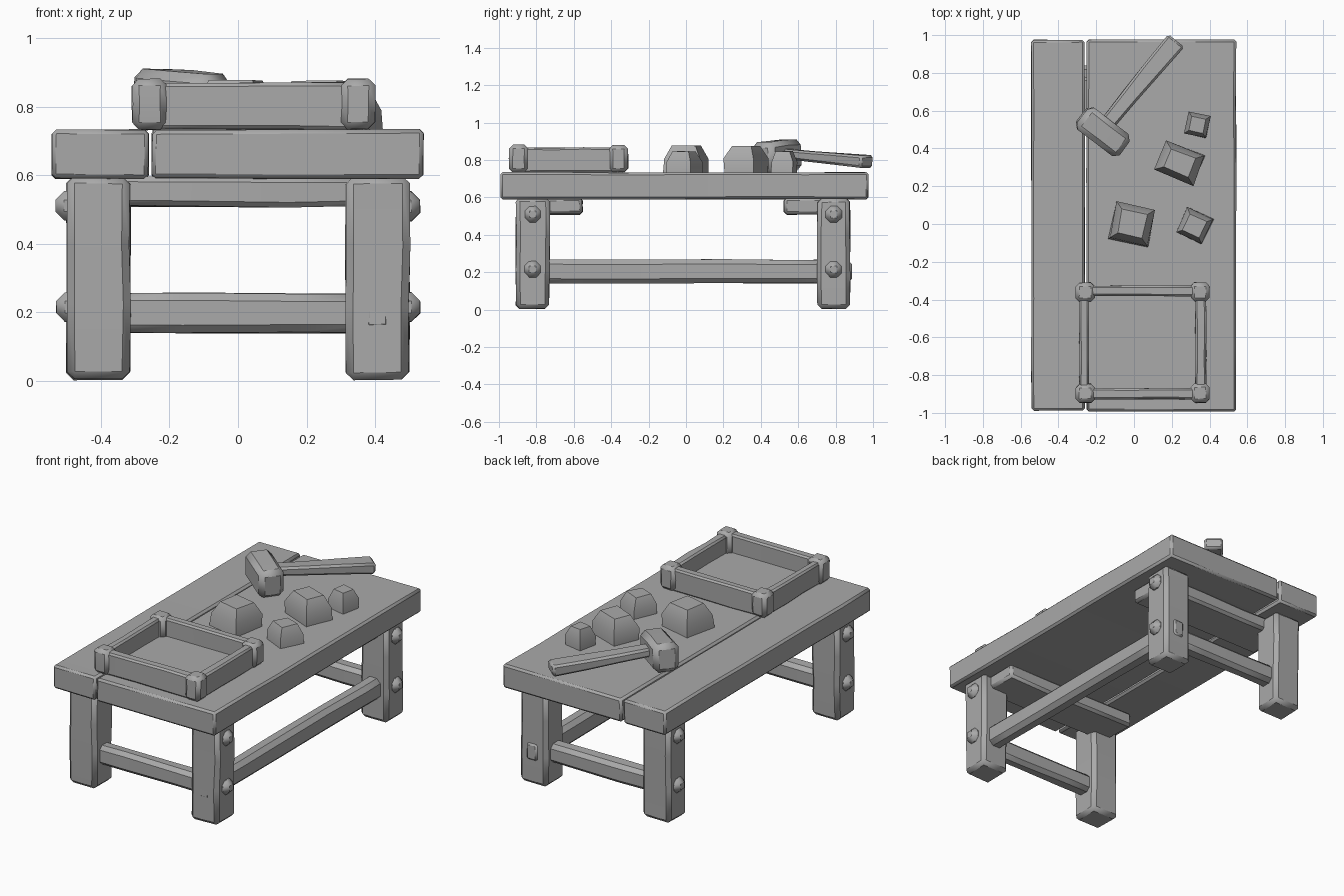
import bpy, bmesh, math, random
from mathutils import Matrix, Vector

if "Cube" in bpy.data.objects:
    bpy.data.objects.remove(bpy.data.objects["Cube"])

random.seed(4)
grey = bpy.data.materials.new("plain grey")
grey.diffuse_color = (0.4, 0.4, 0.4, 1)
grey.use_nodes = True
grey.node_tree.nodes["Principled BSDF"].inputs["Base Color"].default_value = grey.diffuse_color


def finish(name, bm, angle=40):
    bmesh.ops.recalc_face_normals(bm, faces=bm.faces)
    me = bpy.data.meshes.new(name)
    bm.to_mesh(me)
    bm.free()
    me.materials.append(grey)
    ob = bpy.data.objects.new(name, me)
    bpy.context.collection.objects.link(ob)
    bpy.ops.object.select_all(action='DESELECT')
    ob.select_set(True)
    bpy.context.view_layer.objects.active = ob
    bpy.ops.object.shade_smooth_by_angle(angle=math.radians(angle))
    return ob


def block(name, lo, hi, cuts=2, wobble=0.006, bevel=0.015, matrix=None, taper=1.0):
    """Hand-hewn block: cut along its long axis, slightly dented, worn edges."""
    lo, hi = Vector(lo), Vector(hi)
    size, mid = hi - lo, (lo + hi) / 2
    axis = max(range(3), key=lambda i: size[i])
    bm = bmesh.new()
    bmesh.ops.create_cube(bm, size=1)
    for v in bm.verts:
        k = taper if v.co[axis] < 0 else 1.0
        v.co = Vector([c * s * (1 if i == axis else k)
                       for i, (c, s) in enumerate(zip(v.co, size))])
    normal = Vector([1.0 if i == axis else 0.0 for i in range(3)])
    for i in range(1, cuts + 1):
        t = i / (cuts + 1) - 0.5 + random.uniform(-0.04, 0.04)
        bmesh.ops.bisect_plane(bm, geom=bm.verts[:] + bm.edges[:] + bm.faces[:],
                               plane_co=normal * size[axis] * t, plane_no=normal)
    for v in bm.verts:
        # dents only go inward so the overall size holds
        v.co -= Vector([math.copysign(random.uniform(0, wobble), c) if i != axis or
                        abs(c) > size[axis] * 0.49 else 0 for i, c in enumerate(v.co)])
    if bevel:
        edges = [e for e in bm.edges if e.calc_face_angle(0) > 1]
        bmesh.ops.bevel(bm, geom=edges, offset=bevel, segments=1,
                        affect='EDGES', clamp_overlap=True)
    bmesh.ops.translate(bm, verts=bm.verts, vec=mid)
    if matrix:
        bmesh.ops.transform(bm, matrix=matrix, verts=bm.verts)
    return finish(name, bm)


# table top: a narrow and a wide plank
block("narrow_plank", (-0.545, -0.99, 0.588), (-0.259, 0.977, 0.735), 5, 0.004, 0.012)
block("wide_plank", (-0.253, -0.995, 0.588), (0.542, 0.977, 0.735), 5, 0.004, 0.012)

# legs with peg ends on the outside
for side, sx in (("left", -1), ("right", 1)):
    for end, y0, y1 in (("front", -0.912, -0.727), ("back", 0.70, 0.88)):
        xs = sorted((sx * 0.312, sx * 0.503))
        block(f"{side}_{end}_leg", (xs[0], y0, 0), (xs[1], y1, 0.60), 2, 0.006, 0.022)
        ym = (y0 + y1) / 2
        for level, z in (("lower", 0.215), ("upper", 0.51)):
            px = sorted((sx * 0.44, sx * 0.533))
            block(f"{side}_{end}_{level}_peg", (px[0], ym - 0.045, z - 0.045),
                  (px[1], ym + 0.045, z + 0.045), 0, 0.004, 0.025)

# lower rails between the legs at each end, and one long rail on the right
for end, y in (("front", -0.82), ("back", 0.79)):
    block(f"{end}_rail", (-0.42, y - 0.05, 0.138), (0.42, y + 0.05, 0.258), 2, 0.006, 0.022)
block("long_rail", (0.355, -0.91, 0.138), (0.46, 0.89, 0.27), 4, 0.006, 0.025)

# beams under the planks
for end, y0, y1 in (("front", -0.80, -0.55), ("back", 0.52, 0.78)):
    block(f"{end}_beam", (-0.45, y0, 0.505), (0.45, y1, 0.60), 2, 0.008, 0.015)

# open tray: floor, four walls, four corner posts
block("tray_floor", (-0.25, -0.89, 0.72), (0.34, -0.36, 0.765), 1, 0.003, 0)
for name, x0, x1 in (("left", -0.293, -0.235), ("right", 0.322, 0.385)):
    block(f"tray_{name}_wall", (x0, -0.90, 0.73), (x1, -0.35, 0.868), 2, 0.005, 0.01)
for name, y0, y1 in (("front", -0.93, -0.868), ("back", -0.385, -0.325)):
    block(f"tray_{name}_wall", (-0.27, y0, 0.73), (0.355, y1, 0.872), 2, 0.005, 0.01)
for cx in (-0.258, 0.35):
    for cy in (-0.895, -0.36):
        block("tray_post", (cx - 0.053, cy - 0.053, 0.73), (cx + 0.053, cy + 0.053, 0.882),
              1, 0.006, 0.02)


# rough stones: three rings, widest low down
def stone(name, x, y, w, d, top, turn):
    bm = bmesh.new()
    rings = []
    for z, k in ((0.725, 0.97), (0.73 + (top - 0.735) * 0.55, 0.98), (top, 0.62)):
        ring = []
        for sx, sy in ((-1, -1), (1, -1), (1, 1), (-1, 1)):
            j = random.uniform(0.92, 1.06)
            ring.append(bm.verts.new((sx * w / 2 * k * j, sy * d / 2 * k * j,
                                      z - random.uniform(0, 0.008))))
        rings.append(ring)
    bm.faces.new(rings[0][::-1])
    bm.faces.new(rings[-1])
    for a, b in zip(rings, rings[1:]):
        for i in range(4):
            n = (i + 1) % 4
            bm.faces.new((a[i], a[n], b[n], b[i]))
    edges = [e for e in bm.edges if e.calc_face_angle(0) > 0.4]
    bmesh.ops.bevel(bm, geom=edges, offset=0.016, segments=1, affect='EDGES')
    bmesh.ops.transform(bm, verts=bm.verts, matrix=Matrix.Translation((x, y, 0)) @
                        Matrix.Rotation(math.radians(turn), 4, 'Z'))
    finish(name, bm, 50)


stone("stone_a", -0.01, 0.0, 0.215, 0.205, 0.878, -12)
stone("stone_b", 0.32, -0.01, 0.155, 0.15, 0.85, -25)
stone("stone_c", 0.24, 0.325, 0.225, 0.17, 0.882, -22)
stone("stone_d", 0.335, 0.525, 0.125, 0.125, 0.85, -12)

# mallet: head lying across the end of a sloping handle
head = (Matrix.Translation((-0.165, 0.49, 0.82)) @ Matrix.Rotation(math.radians(-37), 4, 'Z')
        @ Matrix.Rotation(math.radians(4), 4, 'Y'))
block("mallet_head", (-0.145, -0.076, -0.087), (0.145, 0.076, 0.087), 1, 0.006, 0.028, head)

start, stop = Vector((-0.16, 0.51, 0.835)), Vector((0.224, 0.972, 0.79))
axis = stop - start
aim = Matrix.Translation((start + stop) / 2) @ axis.to_track_quat('X', 'Z').to_matrix().to_4x4()
half = axis.length / 2
block("mallet_handle", (-half, -0.056, -0.036), (half, 0.056, 0.036), 2, 0.004, 0.012, aim, 0.75)
